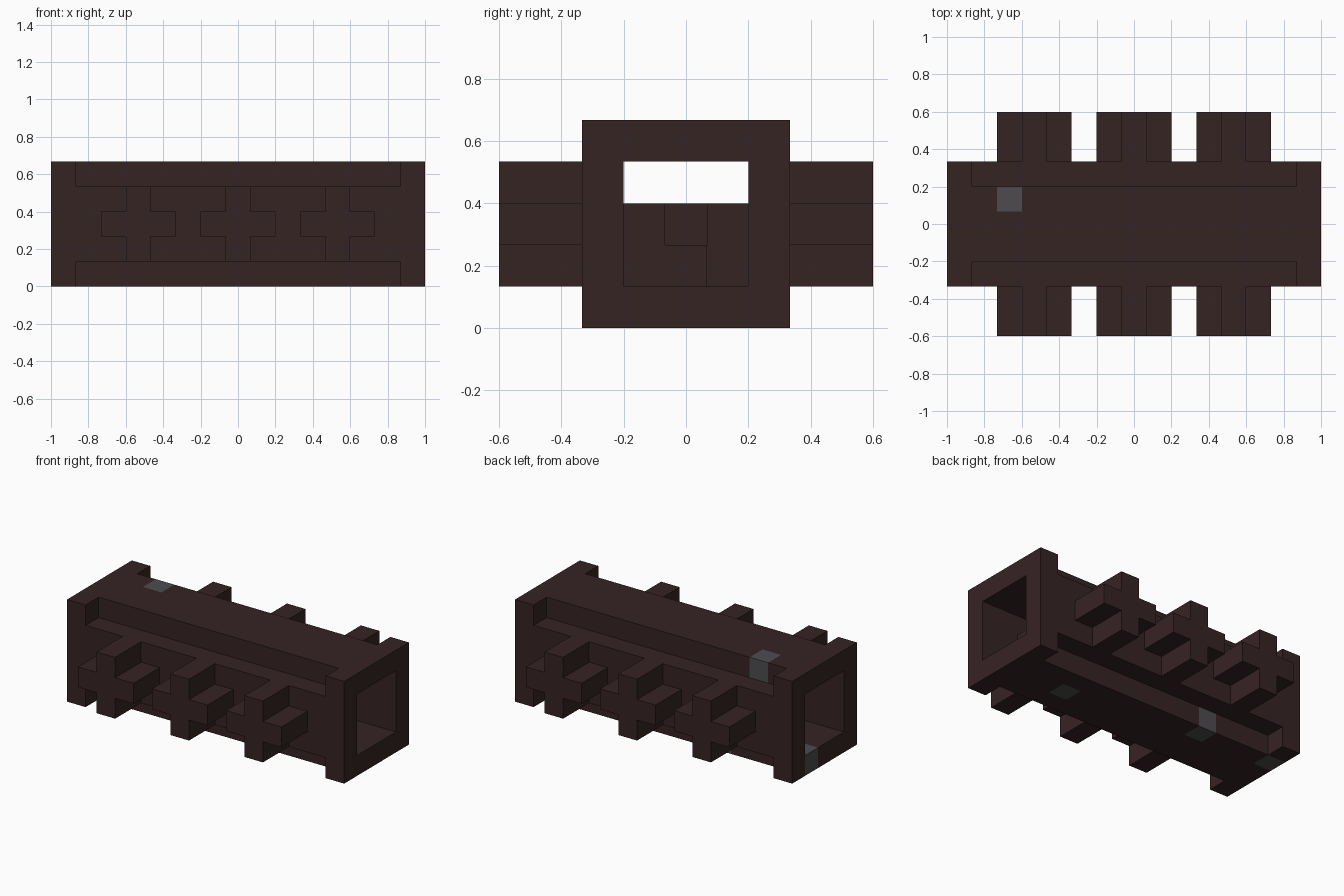
import bpy
import bmesh
from mathutils import Vector

if "Cube" in bpy.data.objects:
    bpy.data.objects.remove(bpy.data.objects["Cube"], do_unlink=True)

CELL = 2 / 15  # edge length of one block
DIRECTIONS = [Vector(d) for d in ((1, 0, 0), (0, 1, 0), (0, 0, 1))]
DIRECTIONS += [-d for d in DIRECTIONS]


def make_material(name, rgb):
    mat = bpy.data.materials.new(name)
    mat.use_nodes = True
    mat.diffuse_color = (*rgb, 1)
    bsdf = next(n for n in mat.node_tree.nodes if n.type == "BSDF_PRINCIPLED")
    bsdf.inputs["Base Color"].default_value = (*rgb, 1)
    bsdf.inputs["Roughness"].default_value = 0.9
    return mat


MATERIALS = [make_material("dark_brown", (0.037, 0.0168, 0.0172)),
             make_material("slate_grey", (0.075, 0.071, 0.077))]


def block(xs, ys, zs):
    """All cells between inclusive limits on each axis."""
    return {(x, y, z)
            for x in range(xs[0], xs[1] + 1)
            for y in range(ys[0], ys[1] + 1)
            for z in range(zs[0], zs[1] + 1)}


def cross(cx, side):
    """A plus-shaped stud, two cells deep, on one long side."""
    ys = sorted((side * 3, side * 4))
    return block((cx, cx), ys, (1, 3)) | block((cx - 1, cx + 1), ys, (2, 2))


parts = {}

# Square collars round both open ends
for label, x in (("left", 7), ("right", -7)):
    parts[label + "_end_collar"] = (block((x, x), (-2, 2), (0, 4))
                                    - block((x, x), (-1, 1), (1, 3)))

# Four sides of the hollow body, with the long corners left out
parts["roof_slab"] = block((-6, 6), (-1, 1), (4, 4))
parts["floor_slab"] = block((-6, 6), (-1, 1), (0, 0))
parts["back_wall"] = block((-6, 6), (2, 2), (1, 3))
parts["front_wall"] = block((-6, 6), (-2, -2), (1, 3))

# Cross-shaped studs
for label, side in (("front", -1), ("back", 1)):
    for place, cx in (("right", -4), ("middle", 0), ("left", 4)):
        parts[f"{label}_{place}_cross"] = cross(cx, side)

# Stepped blocks inside the hollow
parts["inner_blocks"] = (block((5, 5), (-1, -1), (1, 2))
                         | block((5, 5), (0, 0), (1, 1))
                         | block((4, 4), (1, 1), (1, 2))
                         | block((3, 3), (0, 0), (1, 2)))

# Single grey blocks set into roof, floor and collar
GREY = {(-5, 1, 4), (4, 0, 0), (-3, 1, 0), (-7, 1, 0)}

SOLID = set().union(*parts.values())


def build(name, cells):
    """Mesh only the exposed faces of the cells."""
    bm = bmesh.new()
    corners = {}

    def corner(point):
        key = tuple(round(c * 2) for c in point)
        if key not in corners:
            corners[key] = bm.verts.new(point * CELL)
        return corners[key]

    for cell in sorted(cells):
        centre = Vector(cell) + Vector((0, 0, 0.5))
        for d in DIRECTIONS:
            if tuple(int(c) for c in Vector(cell) + d) in SOLID:
                continue
            u = Vector((d.y, d.z, d.x)) / 2
            v = d.cross(u)
            mid = centre + d / 2
            face = bm.faces.new([corner(mid + a * u + b * v)
                                 for a, b in ((-1, -1), (1, -1), (1, 1), (-1, 1))])
            face.material_index = int(cell in GREY)
    mesh = bpy.data.meshes.new(name)
    bm.to_mesh(mesh)
    bm.free()
    for mat in MATERIALS:
        mesh.materials.append(mat)
    bpy.context.collection.objects.link(bpy.data.objects.new(name, mesh))


for part_name, part_cells in parts.items():
    build(part_name, part_cells)
